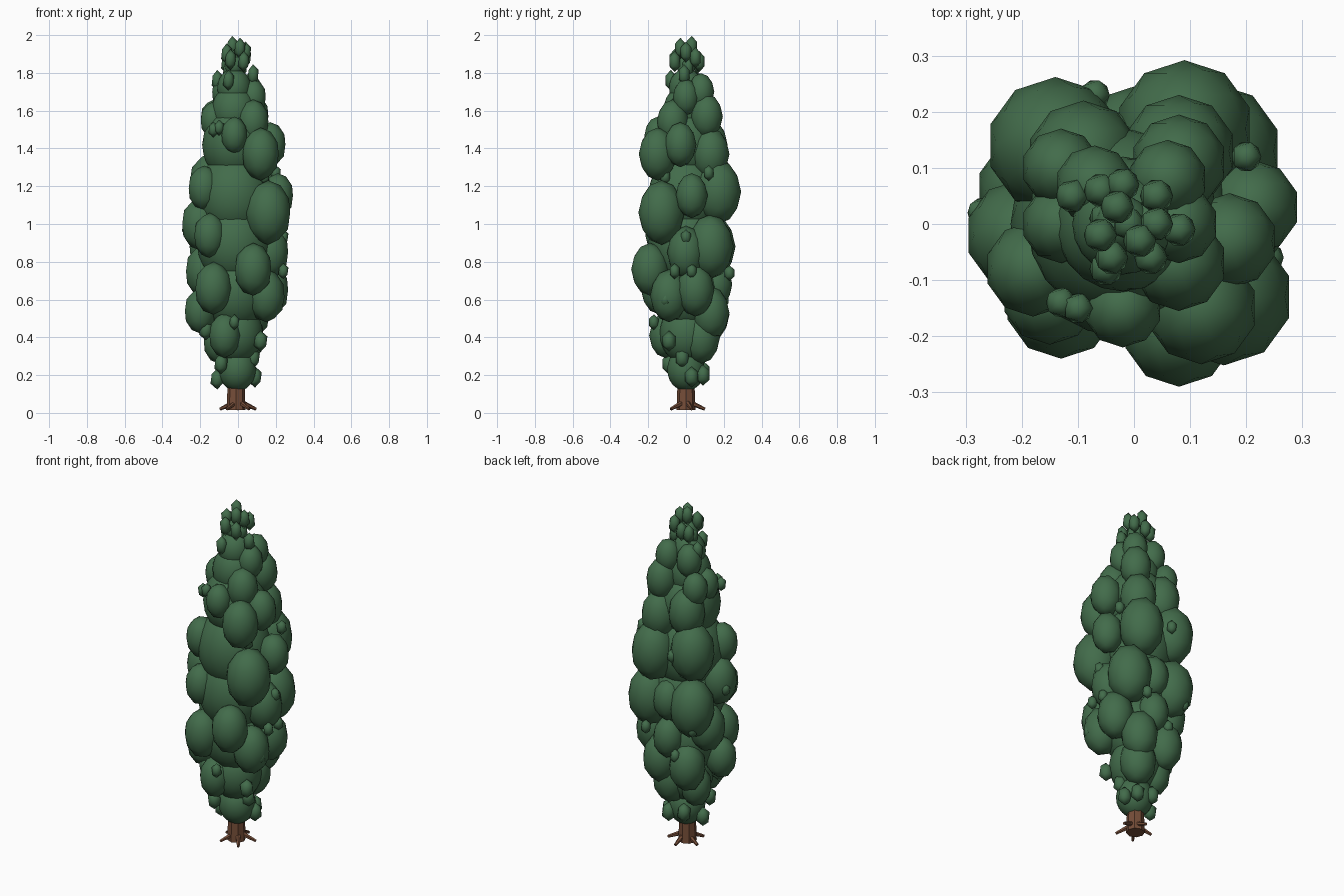
import bpy
import bmesh
import math
from mathutils import Matrix, Vector

default_cube = bpy.data.objects.get("Cube")
if default_cube:
    bpy.data.objects.remove(default_cube, do_unlink=True)


def make_material(name, color):
    material = bpy.data.materials.new(name)
    material.use_nodes = True
    material.diffuse_color = color
    material.node_tree.nodes["Principled BSDF"].inputs["Base Color"].default_value = color
    return material


leaf_green = make_material("leaf green", (0.055, 0.15, 0.07, 1))
bark_brown = make_material("bark brown", (0.18, 0.075, 0.04, 1))


def finish(name, bm, material, smooth):
    """Turn a bmesh into a named, coloured object."""
    mesh = bpy.data.meshes.new(name)
    for face in bm.faces:
        face.smooth = smooth
    bm.to_mesh(mesh)
    bm.free()
    mesh.materials.append(material)
    obj = bpy.data.objects.new(name, mesh)
    bpy.context.scene.collection.objects.link(obj)
    return obj


def add_clump(bm, center, radius, stretch, detail):
    """One upright egg-shaped clump of leaves."""
    place = Matrix.Translation(center) @ Matrix.Diagonal((radius, radius, radius * stretch, 1))
    bmesh.ops.create_icosphere(bm, subdivisions=detail, radius=1, matrix=place)


def foliage(name, radius, centers, stretch=1.4, detail=2):
    """Group of equal clumps."""
    bm = bmesh.new()
    for center in centers:
        add_clump(bm, center, radius, stretch, detail)
    return finish(name, bm, leaf_green, True)


def tapered_limb(bm, start, end, start_radius, end_radius, sides):
    """Tapered cylinder between two points."""
    start, end = Vector(start), Vector(end)
    axis = end - start
    place = Matrix.Translation((start + end) / 2) @ axis.to_track_quat("Z", "Y").to_matrix().to_4x4()
    bmesh.ops.create_cone(bm, cap_ends=True, segments=sides, radius1=start_radius,
                          radius2=end_radius, depth=axis.length, matrix=place)


# Trunk
trunk = bmesh.new()
tapered_limb(trunk, (-.01, 0, .015), (-.01, 0, .3), .05, .04, 8)
finish("trunk", trunk, bark_brown, False)

# Roots fanned around the trunk foot
roots = bmesh.new()
root_count = 5
for i in range(root_count):
    angle = math.tau * (i + .25) / root_count
    direction = Vector((math.cos(angle), math.sin(angle), 0))
    tapered_limb(roots, direction * .02 + Vector((0, 0, .055)),
                 direction * .1 + Vector((0, 0, .02)), .015, .008, 6)
finish("roots", roots, bark_brown, False)

# Inner foliage column, swelling in the middle and narrow at both ends
core = bmesh.new()
for height, radius in [(.23, .1), (.42, .14), (.64, .18), (.9, .2), (1.15, .2),
                       (1.42, .17), (1.6, .12), (1.72, .09), (1.84, .05)]:
    add_clump(core, (-.02 * min(1, height), 0, height), radius, 1.15, 3)
finish("foliage_core", core, leaf_green, True)

# Outer clumps, grouped by size
foliage("largest_clumps", .122, [
    (.16, -.13, 1.06), (.14, .13, .88), (.09, .17, 1.17),
    (-.14, .14, .88), (-.14, .14, 1.21),
])
foliage("large_clumps", .1, [
    (-.13, -.14, .66), (.08, -.19, .76), (.17, .05, .65), (.15, -.09, .62),
    (.07, .13, .53), (-.1, .13, .52), (.04, .08, .4), (-.18, .06, .75),
    (-.2, -.02, 1), (.17, 0, .85), (.12, -.15, 1.37), (.08, .13, 1.37),
    (-.09, .12, 1.42),
])
foliage("medium_clumps", .085, [
    (-.07, -.11, .41), (-.2, -.04, .54), (0, .16, .68), (-.1, .05, .38),
    (-.15, -.13, .94), (.21, .03, 1.15), (-.18, -.08, 1.19), (0, .16, .9),
    (.17, -.03, 1.42), (.08, .11, 1.57), (.08, -.07, 1.54),
])
foliage("small_clumps", .07, [
    (-.02, -.15, 1.47), (-.13, .1, 1.56), (-.13, 0, 1.55),
    (-.07, .07, 1.7), (.06, .08, 1.7), (.08, 0, 1.67),
])

# Small tufts crowded at the tip
foliage("crown_tufts", .033, [
    (-.03, .03, 1.94), (.01, -.03, 1.93), (.04, 0, 1.91), (-.06, -.02, 1.9),
    (.04, .05, 1.88), (-.04, -.06, 1.87), (.03, -.06, 1.86), (-.01, 0, 1.88),
    (-.02, .07, 1.86), (-.06, .06, 1.85), (.02, .01, 1.83), (-.05, .01, 1.82),
    (.08, -.01, 1.79), (-.05, -.08, 1.76), (-.11, .05, 1.76),
], stretch=1.7, detail=1)

# Stray tufts on the sides and around the foot
foliage("side_tufts", .03, [
    (-.02, -.17, .48), (.22, -.11, .6), (.24, -.06, .75), (.24, .03, .75),
    (.1, .23, .74), (.24, 0, .93), (-.27, .02, .98), (.14, -.11, 1.25),
    (-.13, -.14, 1.5), (-.1, -.15, 1.51), (-.07, .2, .6), (-.18, .2, .78),
    (-.07, .23, 1.2), (.2, .12, 1.27),
], detail=1)
foliage("foot_tufts", .04, [
    (.09, .03, .19), (-.11, 0, .18), (-.09, -.09, .26), (.08, -.02, .29),
    (-.17, -.06, .44), (-.05, .09, .22), (.05, .09, .2), (.12, -.09, .38),
], detail=1)
